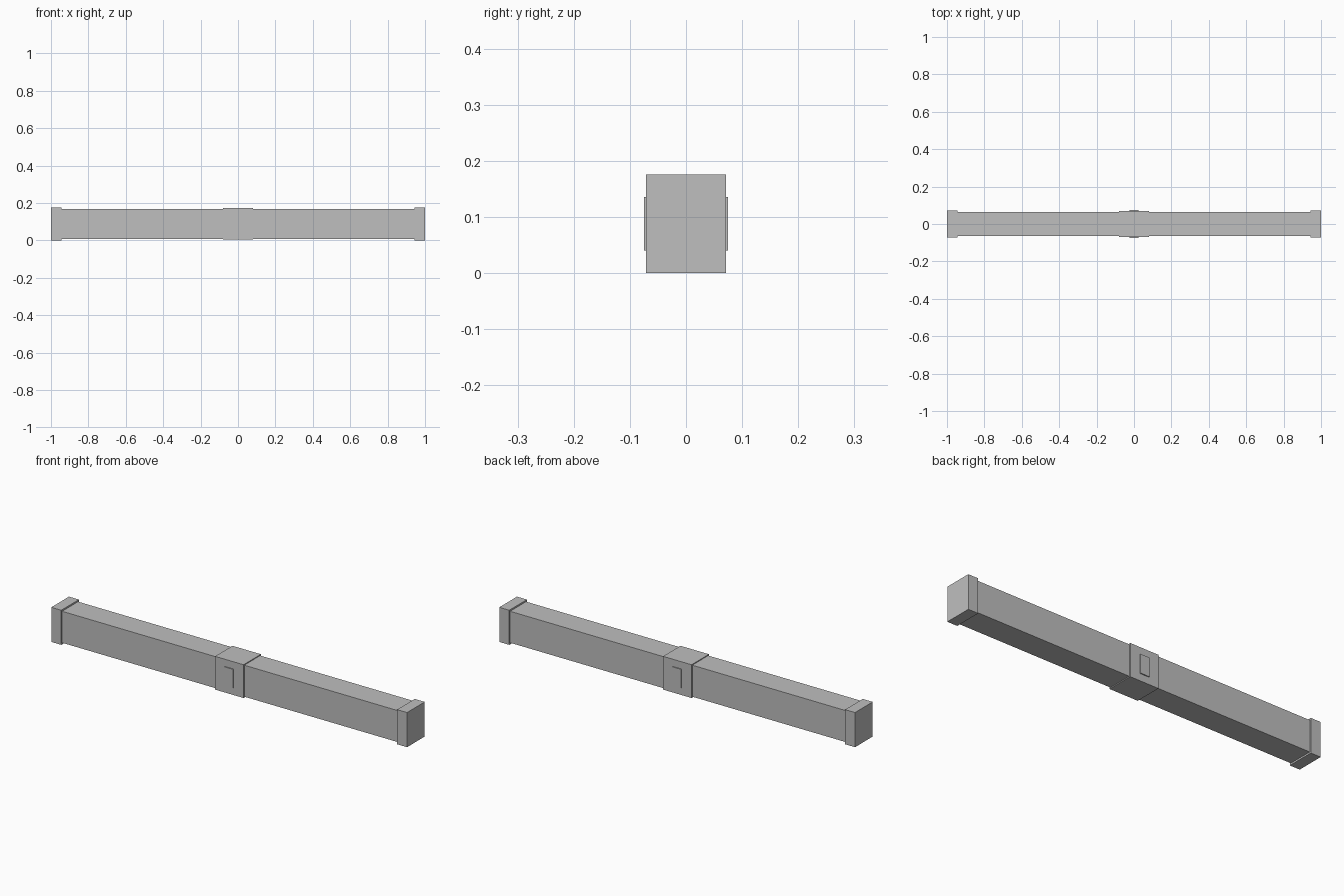
import bpy

# Remove the default cube
cube = bpy.data.objects.get("Cube")
if cube:
    bpy.data.objects.remove(cube, do_unlink=True)

# Single grey material
GREY = (0.52, 0.52, 0.52, 1)
grey = bpy.data.materials.new("plain grey")
grey.use_nodes = True
grey.diffuse_color = GREY
grey.node_tree.nodes["Principled BSDF"].inputs["Base Color"].default_value = GREY

MID_Z = 0.088  # height of the beam's centre line


def box(name, size, x=0, y=0):
    """Flat-faced box centred on the beam's centre line."""
    bpy.ops.mesh.primitive_cube_add(size=1, location=(x, y, MID_Z))
    part = bpy.context.object
    part.name = name
    part.scale = size
    bpy.ops.object.transform_apply(location=False, rotation=False, scale=True)
    part.data.materials.append(grey)
    return part


# Long beam and the collar around its middle
box("beam", (1.89, 0.128, 0.16))
box("middle_collar", (0.16, 0.14, 0.169))

# End caps
for side, sign in (("left", 1), ("right", -1)):
    box(side + "_end_cap", (0.056, 0.142, 0.176), x=sign * 0.972)

# Raised plates on the front and back of the collar
for side, sign in (("front", -1), ("back", 1)):
    box(side + "_plate", (0.05, 0.008, 0.096), y=sign * 0.071)
